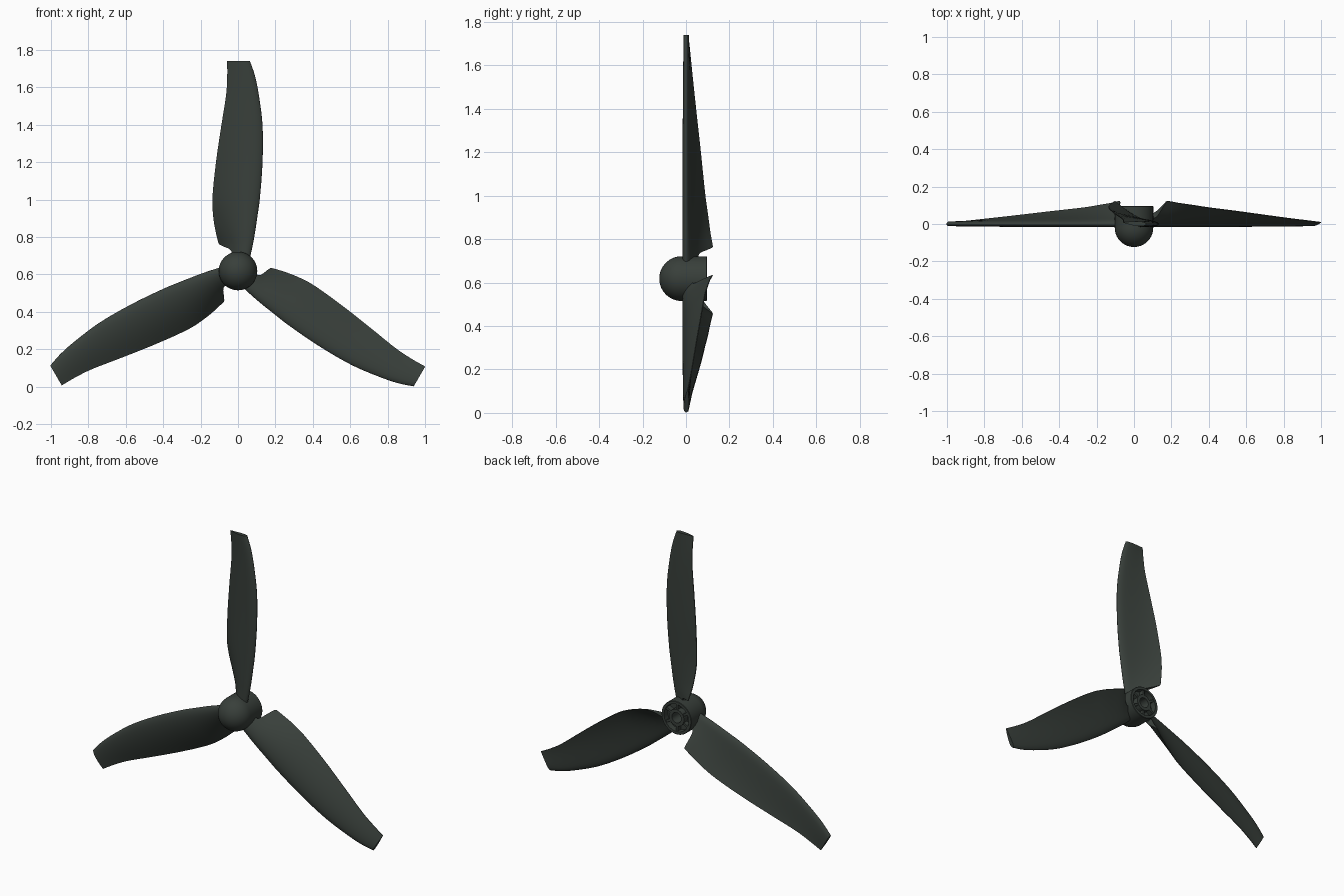
import bpy, bmesh
from math import sin, cos, pi, radians, sqrt
from mathutils import Matrix, Vector

if "Cube" in bpy.data.objects:
    bpy.data.objects.remove(bpy.data.objects["Cube"])

AXIS_Z = 0.618
paint = bpy.data.materials.new("dark_green_plastic")
paint.diffuse_color = (0.04, 0.05, 0.043, 1)
paint.use_nodes = True
paint.node_tree.nodes["Principled BSDF"].inputs["Base Color"].default_value = paint.diffuse_color


def finish(name, bm, angle=35):
    bmesh.ops.recalc_face_normals(bm, faces=bm.faces)
    mesh = bpy.data.meshes.new(name)
    bm.to_mesh(mesh)
    bm.free()
    mesh.materials.append(paint)
    ob = bpy.data.objects.new(name, mesh)
    bpy.context.collection.objects.link(ob)
    ob.location.z = AXIS_Z
    bpy.ops.object.select_all(action='DESELECT')
    ob.select_set(True)
    bpy.context.view_layer.objects.active = ob
    bpy.ops.object.shade_smooth_by_angle(angle=radians(angle))
    return ob


def bridge(bm, rings):
    for a, b in zip(rings, rings[1:]):
        n = len(a)
        for i in range(n):
            j = (i + 1) % n
            bm.faces.new((a[i], a[j], b[j], b[i]))


def smooth_value(r, col):
    """Smooth interpolation of one station column at radius r."""
    S = STATIONS
    k = max(i for i in range(len(S) - 1) if S[i][0] <= r + 1e-9)

    def slope(i):
        a, b = max(i - 1, 0), min(i + 1, len(S) - 1)
        return (S[b][col] - S[a][col]) / (S[b][0] - S[a][0])
    h = S[k + 1][0] - S[k][0]
    t = (r - S[k][0]) / h
    return ((2*t**3 - 3*t**2 + 1) * S[k][col] + (t**3 - 2*t**2 + t) * h * slope(k)
            + (3*t**2 - 2*t**3) * S[k + 1][col] + (t**3 - t**2) * h * slope(k + 1))


# Blade stations: radius, trailing x, leading x, trailing y, thickness
STATIONS = [
    (0.06, -0.085, 0.062, 0.125, 0.040),
    (0.145, -0.102, 0.080, 0.123, 0.040),
    (0.20, -0.116, 0.090, 0.113, 0.040),
    (0.28, -0.130, 0.102, 0.102, 0.039),
    (0.38, -0.136, 0.116, 0.088, 0.038),
    (0.58, -0.117, 0.131, 0.067, 0.035),
    (0.78, -0.088, 0.131, 0.045, 0.031),
    (0.95, -0.062, 0.110, 0.027, 0.026),
    (1.05, -0.057, 0.089, 0.017, 0.023),
    (1.122, -0.058, 0.064, 0.009, 0.021),
]
# Notch at the blade root: radius, fraction of the chord kept
NOTCH = [(0.06, 0.58), (0.105, 0.58), (0.113, 0.61), (0.120, 0.67),
         (0.126, 0.76), (0.133, 0.87), (0.142, 0.98), (0.148, 1.0)]
RINGS = NOTCH + [(0.148 + (1.122 - 0.148) * i / 36, 1.0) for i in range(1, 37)]
N = 16


def blade_section(r, keep):
    xt, xl, yt, thick = (smooth_value(r, c) for c in (1, 2, 3, 4))
    chord = xl - xt
    front, back = [], []
    for i in range(N + 1):
        t = keep * (i / N) ** 2 if i < N else keep
        x, y = xl - chord * t, yt * t ** 1.9
        nrm = Vector((yt * 1.9 * t ** 0.9, chord)).normalized()
        h = thick * 1.4 * sqrt(t) * (1 - t) ** 1.2 + 0.002 * min(1, t * 8)
        back.append(Vector((x + nrm.x * h, y + nrm.y * h)))
        front.append(Vector((x - nrm.x * h, y - nrm.y * h)))
    return [Vector((p.x, p.y, r)) for p in front + back[:0:-1]]


# Three twisted blades
for k in range(3):
    bm = bmesh.new()
    rings = [[bm.verts.new(p) for p in blade_section(r, keep)] for r, keep in RINGS]
    bridge(bm, rings)
    bm.faces.new(rings[0])
    bm.faces.new(rings[-1])
    bmesh.ops.rotate(bm, verts=bm.verts, cent=(0, 0, 0),
                     matrix=Matrix.Rotation(k * 2 * pi / 3, 3, 'Y'))
    finish(f"blade_{k + 1}", bm)

# Hub: domed nose, barrel, recessed back and bored centre boss
R = 0.103
profile = [(R * sin(a), -0.02 - R * cos(a)) for a in [pi / 2 * i / 14 for i in range(1, 15)]]
profile += [(R, 0.094), (R - 0.002, 0.096), (0.085, 0.096), (0.084, 0.06),
            (0.053, 0.06), (0.052, 0.094), (0.032, 0.094), (0.031, 0.02)]
SEG = 64
bm = bmesh.new()
rings = [[bm.verts.new((r * cos(2 * pi * i / SEG), y, r * sin(2 * pi * i / SEG)))
          for i in range(SEG)] for r, y in profile]
bridge(bm, rings)
nose = bm.verts.new((0, -0.02 - R, 0))
for i in range(SEG):
    bm.faces.new((nose, rings[0][i], rings[0][(i + 1) % SEG]))
bm.faces.new(rings[-1])
finish("hub", bm)

# Ribs joining the boss to the rim at the back
bm = bmesh.new()
for k in range(6):
    place = (Matrix.Rotation(k * pi / 3, 4, 'Y') @ Matrix.Translation((0, 0.073, 0.068))
             @ Matrix.Diagonal((0.014, 0.034, 0.038, 1)))
    bmesh.ops.create_cube(bm, size=1, matrix=place)
finish("hub_ribs", bm)
